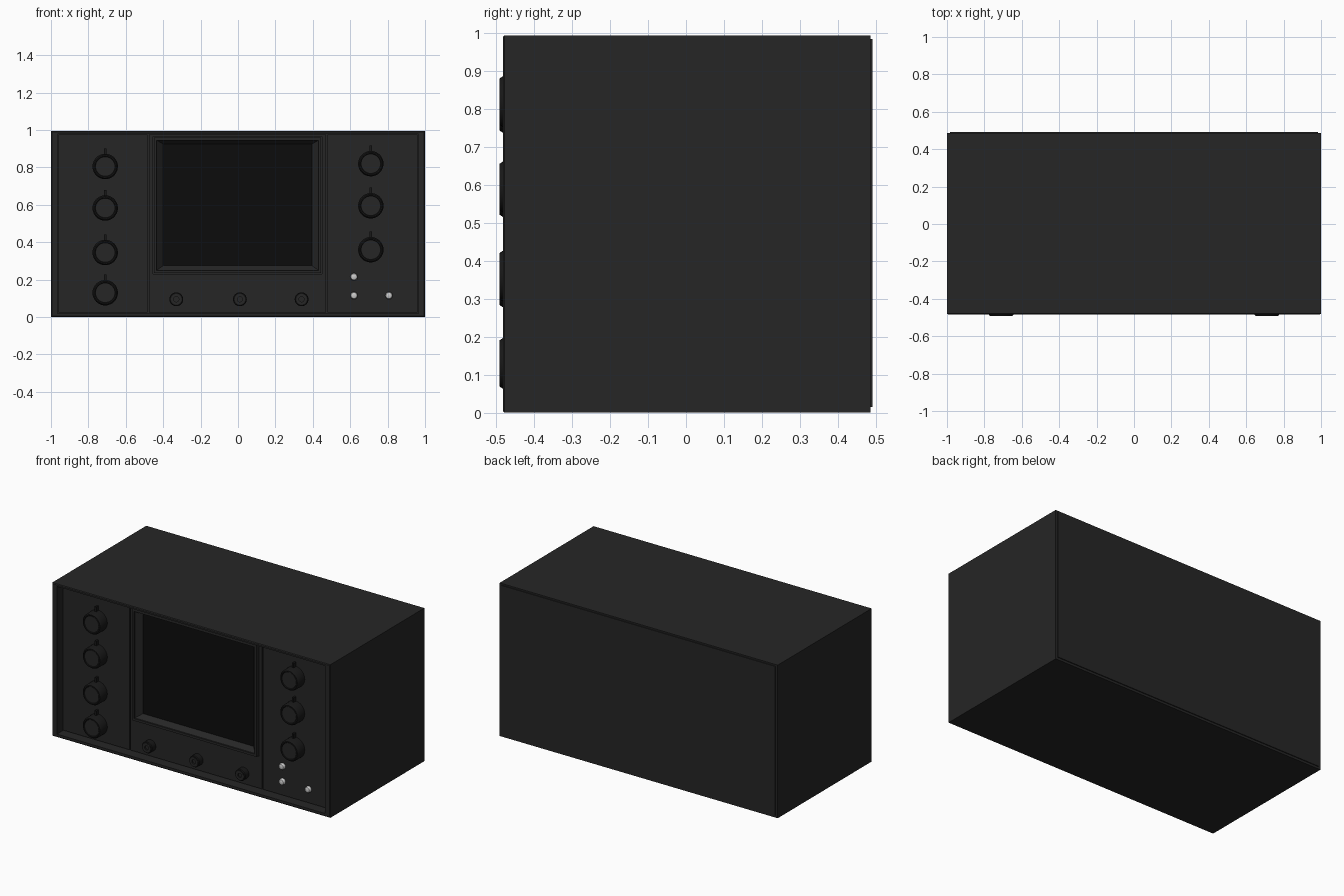
import bpy, bmesh, math

if "Cube" in bpy.data.objects:
    bpy.data.objects.remove(bpy.data.objects["Cube"])


def material(name, v):
    m = bpy.data.materials.new(name)
    m.diffuse_color = (v, v, v, 1)
    m.use_nodes = True
    m.node_tree.nodes["Principled BSDF"].inputs["Base Color"].default_value = m.diffuse_color
    return m


BODY = material("charcoal", 0.019)
BLACK = material("screen_black", 0.0035)
KNOB = material("knob_black", 0.009)
LIGHT = material("pale_grey", 0.55)
PANEL_Y = -0.425


def make(name, bm, mat, smooth=False):
    bmesh.ops.recalc_face_normals(bm, faces=bm.faces)
    me = bpy.data.meshes.new(name)
    bm.to_mesh(me)
    bm.free()
    me.materials.append(mat)
    ob = bpy.data.objects.new(name, me)
    bpy.context.collection.objects.link(ob)
    if smooth:
        bpy.context.view_layer.objects.active = ob
        ob.select_set(True)
        bpy.ops.object.shade_smooth_by_angle(angle=math.radians(35))
        ob.select_set(False)
    return ob


def skin(name, loops, mat, cap_start=False, cap_end=False, smooth=False):
    """Join a run of equal-length point loops with quads."""
    bm = bmesh.new()
    rings = [[bm.verts.new(p) for p in loop] for loop in loops]
    n = len(rings[0])
    for a, b in zip(rings, rings[1:]):
        for i in range(n):
            j = (i + 1) % n
            bm.faces.new((a[i], a[j], b[j], b[i]))
    if cap_start:
        bm.faces.new(rings[0])
    if cap_end:
        bm.faces.new(rings[-1])
    return make(name, bm, mat, smooth)


def rect(x0, x1, z0, z1, y):
    return [(x0, y, z0), (x1, y, z0), (x1, y, z1), (x0, y, z1)]


def box(name, x0, x1, z0, z1, y0, y1, mat):
    return skin(name, [rect(x0, x1, z0, z1, y0), rect(x0, x1, z0, z1, y1)], mat, True, True)


def turned(name, x, z, profile, mat, n=32):
    """Round part on the front, profile = (radius, y) from base to tip."""
    loops = [[(x + r * math.cos(2 * math.pi * i / n), y, z + r * math.sin(2 * math.pi * i / n))
              for i in range(n)] for r, y in profile]
    return skin(name, loops, mat, True, True, True)


# Case: recessed front, slightly raised back plate
skin("case", [
    rect(-0.965, 0.965, 0.02, 0.98, -0.38),
    rect(-0.965, 0.965, 0.02, 0.98, -0.483),
    rect(-0.995, 0.995, 0.005, 0.99, -0.483),
    rect(-1, 1, 0, 0.995, -0.479),
    rect(-1, 1, 0, 0.995, 0.486),
    rect(-0.985, 0.985, 0.015, 0.985, 0.486),
    rect(-0.985, 0.985, 0.015, 0.985, 0.4915),
], BODY, True, True)

# Side control panels with thin gaps around them
box("left_panel", -0.96, -0.483, 0.025, 0.975, PANEL_Y, -0.38, BODY)
box("right_panel", 0.478, 0.96, 0.025, 0.975, PANEL_Y, -0.38, BODY)

# Middle panel surrounding the display
skin("middle_panel", [
    rect(-0.475, 0.47, 0.025, 0.975, -0.38),
    rect(-0.475, 0.47, 0.025, 0.975, PANEL_Y),
    rect(-0.455, 0.45, 0.23, 0.965, PANEL_Y),
    rect(-0.455, 0.45, 0.23, 0.965, -0.38),
], BODY)

# Display bezel stepping down to the screen
skin("screen_bezel", [
    rect(-0.45, 0.445, 0.235, 0.96, -0.385),
    rect(-0.45, 0.445, 0.235, 0.96, -0.447),
    rect(-0.435, 0.43, 0.25, 0.945, -0.447),
    rect(-0.435, 0.43, 0.25, 0.945, -0.438),
    rect(-0.40, 0.395, 0.275, 0.925, -0.405),
], BODY)
skin("screen", [rect(-0.405, 0.40, 0.27, 0.93, -0.404)], BLACK, True)

# Large rotary knobs, each with a pointer tab above
knobs = [(-0.71, z) for z in (0.805, 0.583, 0.345, 0.13)]
knobs += [(0.71, z) for z in (0.82, 0.595, 0.36)]
for x, z in knobs:
    turned("knob", x, z, [(0.068, PANEL_Y + 0.01), (0.068, -0.481), (0.061, -0.4915),
                          (0.055, -0.4915), (0.052, -0.487)], KNOB)
    turned("knob_cap", x, z, [(0.051, -0.48), (0.051, -0.489)], BODY)
    box("knob_pointer", x - 0.006, x + 0.006, z + 0.06, z + 0.097, -0.45, PANEL_Y + 0.005, KNOB)

# Small sockets below the display
for x in (-0.33, 0.01, 0.34):
    turned("socket", x, 0.095, [(0.037, PANEL_Y + 0.01), (0.037, -0.462), (0.033, -0.467),
                                (0.014, -0.467), (0.014, -0.45)], KNOB, 24)
    turned("socket_face", x, 0.095, [(0.028, -0.46), (0.028, -0.469), (0.014, -0.469), (0.014, -0.455)], BODY, 24)

# Pale push buttons
for x, z in ((0.62, 0.215), (0.62, 0.115), (0.807, 0.115)):
    turned("button", x, z, [(0.02, PANEL_Y + 0.01), (0.02, -0.437), (0.016, -0.443), (0.008, -0.446)], LIGHT, 20)
